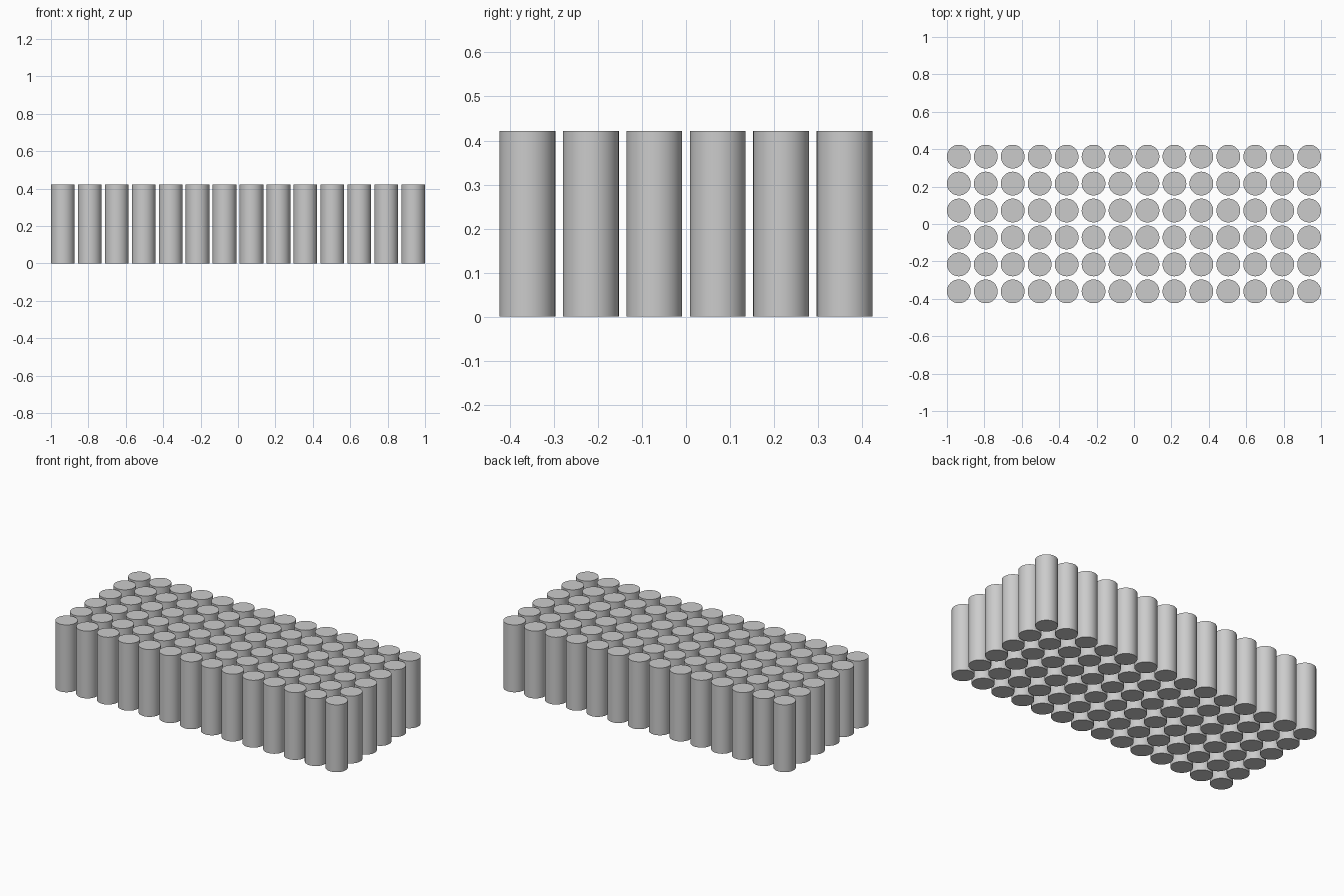
import bpy
import math

# Remove the default cube
cube = bpy.data.objects.get("Cube")
if cube:
    bpy.data.objects.remove(cube, do_unlink=True)

COLUMNS, ROWS = 14, 6
RADIUS, HEIGHT = 0.0635, 0.422
PITCH = (2 - 2 * RADIUS) / (COLUMNS - 1)

# Plain grey casing colour
grey = bpy.data.materials.new("casing_grey")
grey.use_nodes = True
color = (0.6, 0.6, 0.6, 1)
grey.diffuse_color = color
grey.node_tree.nodes["Principled BSDF"].inputs["Base Color"].default_value = color

# One smooth cylinder cell with flat caps
bpy.ops.mesh.primitive_cylinder_add(vertices=48, radius=RADIUS, depth=HEIGHT)
cell = bpy.context.object
cell.data.materials.append(grey)
bpy.ops.object.shade_smooth_by_angle(angle=math.radians(30))
mesh = cell.data
mesh.name = "cell"

# Regular grid of cells sharing the same mesh
for row in range(ROWS):
    for column in range(COLUMNS):
        if row or column:
            cell = cell.copy()
            bpy.context.collection.objects.link(cell)
        cell.name = f"cell_row_{row + 1}_column_{column + 1}"
        cell.location = ((column - (COLUMNS - 1) / 2) * PITCH,
                         (row - (ROWS - 1) / 2) * PITCH,
                         HEIGHT / 2)
